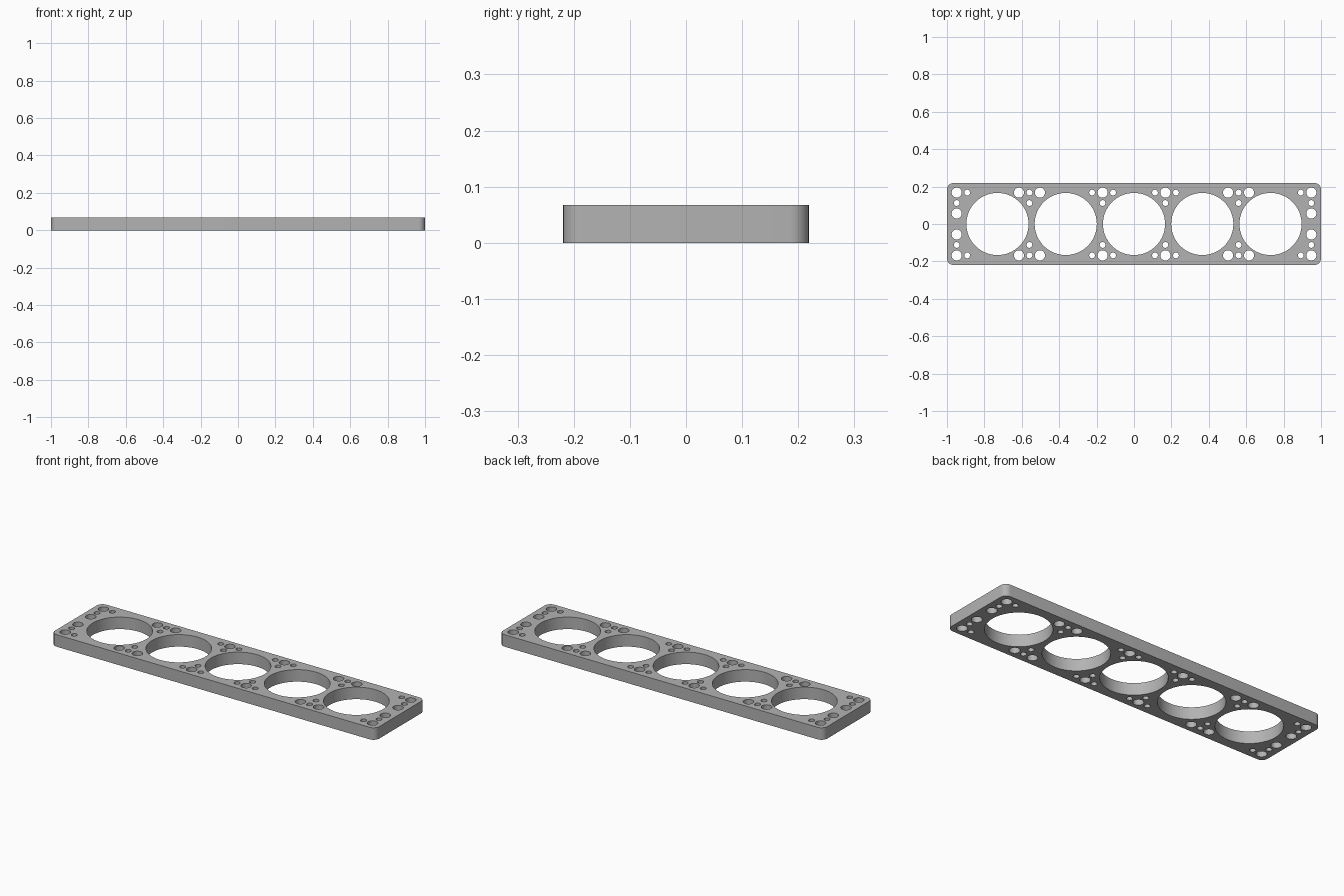
import bpy, bmesh, math
from mathutils import Matrix

if "Cube" in bpy.data.objects:
    bpy.data.objects.remove(bpy.data.objects["Cube"], do_unlink=True)

HALF_X, HALF_Y, HEIGHT, CORNER = 1.0, 0.219, 0.067, 0.035
PITCH = 0.365                    # spacing of the main bores
STEP = 0.056                     # spacing of the small holes
BORE, BOLT, PIN = 0.166, 0.027, 0.0155

grey = bpy.data.materials.new("grey metal")
grey.use_nodes = True
colour = (0.45, 0.45, 0.45, 1)
grey.diffuse_color = colour
grey.node_tree.nodes["Principled BSDF"].inputs["Base Color"].default_value = colour


def make_object(name, bm):
    mesh = bpy.data.meshes.new(name)
    bm.to_mesh(mesh)
    bm.free()
    mesh.materials.append(grey)
    obj = bpy.data.objects.new(name, mesh)
    bpy.context.collection.objects.link(obj)
    return obj


# Plate: a block with rounded upright edges
bm = bmesh.new()
bmesh.ops.create_cube(bm, size=1, matrix=Matrix.Translation((0, 0, HEIGHT / 2))
                      @ Matrix.Diagonal((2 * HALF_X, 2 * HALF_Y, HEIGHT, 1)))
upright = [e for e in bm.edges if abs(e.verts[0].co.z - e.verts[1].co.z) > HEIGHT / 2]
bmesh.ops.bevel(bm, geom=upright, offset=CORNER, segments=8, profile=0.5, affect='EDGES')
plate = make_object("drilled_plate", bm)

# Hole layout: (x, y, radius)
holes = [(i * PITCH, 0, BORE) for i in range(-2, 3)]
for sx in (-1, 1):
    for sy in (-1, 1):
        row = 3 * STEP * sy
        # End column
        end = 0.948 * sx
        for k, radius in ((1, BOLT), (2, PIN), (3, BOLT)):
            holes.append((end, k * STEP * sy, radius))
        holes.append((end - STEP * sx, row, PIN))
        # Clusters between bores, alternating the large and small holes
        for x, middle, sides in ((0.168, BOLT, PIN), (0.559, PIN, BOLT)):
            holes.append((x * sx, row, middle))
            holes.append((x * sx, row - STEP * sy, PIN))
            for d in (-STEP, STEP):
                holes.append((x * sx + d, row, sides))

# Cutters for all holes in one mesh
bm = bmesh.new()
for x, y, radius in holes:
    bmesh.ops.create_cone(bm, cap_ends=True, segments=96 if radius == BORE else 32,
                          radius1=radius, radius2=radius, depth=HEIGHT * 3,
                          matrix=Matrix.Translation((x, y, HEIGHT / 2)))
cutter = make_object("hole_cutters", bm)
cutter.hide_render = True

cut = plate.modifiers.new("holes", 'BOOLEAN')
cut.operation = 'DIFFERENCE'
cut.solver = 'EXACT'
cut.object = cutter

bpy.ops.object.select_all(action='DESELECT')
plate.select_set(True)
bpy.context.view_layer.objects.active = plate
bpy.ops.object.modifier_apply(modifier=cut.name)
bpy.data.objects.remove(cutter, do_unlink=True)
bpy.ops.object.shade_smooth_by_angle(angle=math.radians(30))
